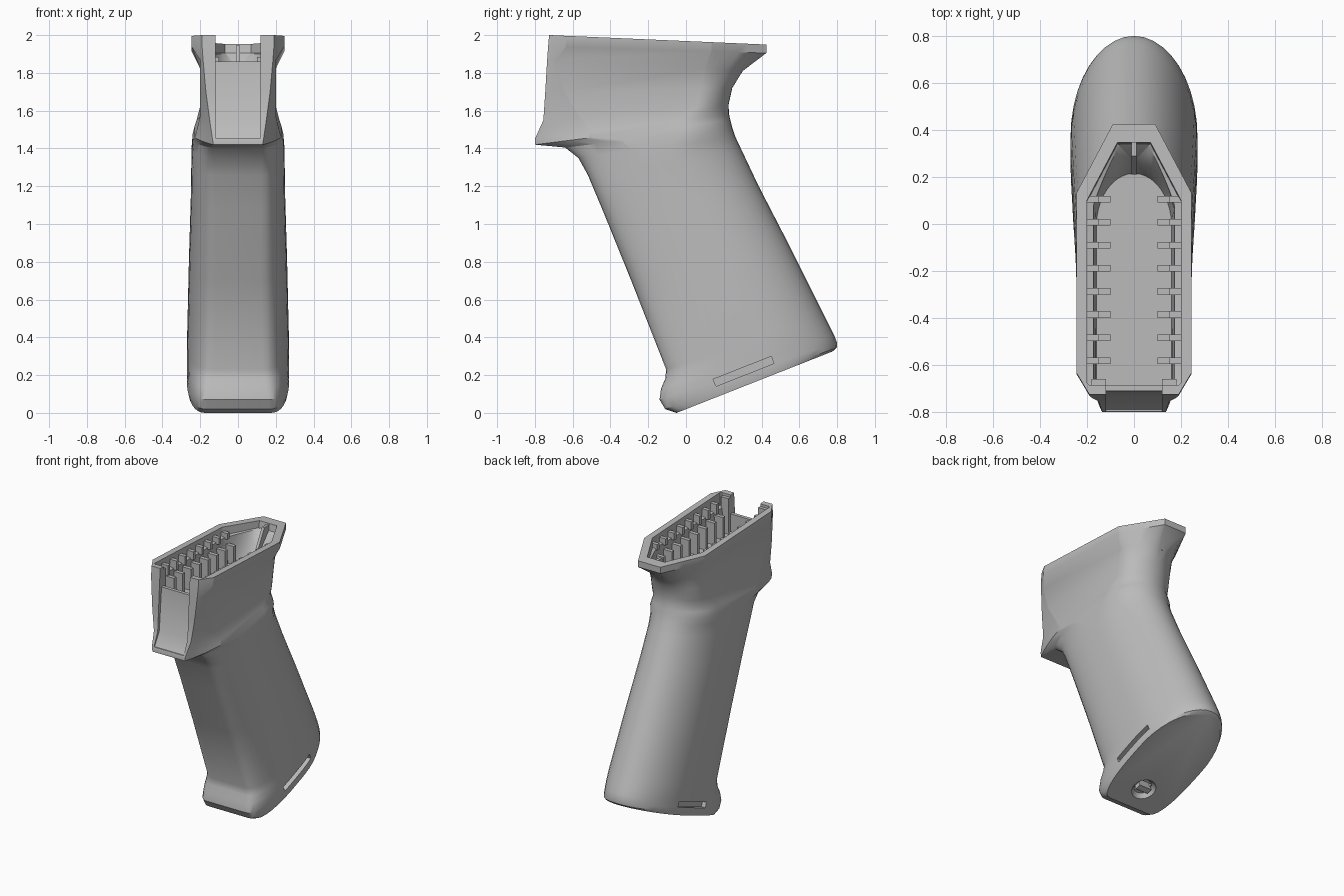
import bpy, bmesh
from math import sin, cos, pi, atan2
from mathutils import Matrix, Vector

if "Cube" in bpy.data.objects:
    bpy.data.objects.remove(bpy.data.objects["Cube"])

grey = bpy.data.materials.new("matte_grey")
grey.use_nodes = True
grey.diffuse_color = (0.5, 0.5, 0.5, 1)
grey.node_tree.nodes["Principled BSDF"].inputs["Base Color"].default_value = (0.5, 0.5, 0.5, 1)


def finish(name, bm):
    bmesh.ops.remove_doubles(bm, verts=bm.verts, dist=0.0005)
    bmesh.ops.recalc_face_normals(bm, faces=bm.faces)
    mesh = bpy.data.meshes.new(name)
    bm.to_mesh(mesh)
    bm.free()
    mesh.materials.append(grey)
    obj = bpy.data.objects.new(name, mesh)
    bpy.context.collection.objects.link(obj)
    return obj


def outline(front, back, w, fw, a, p, b, bw, q, n=10):
    """Closed mirrored section between a front and a back point in the yz plane."""
    half = []
    for i in range(n + 1):
        t = i / n * pi / 2
        half.append((fw + (w - fw) * sin(t) ** (2 / p), a * (1 - cos(t) ** (2 / p))))
    for i in range(n + 1):
        t = i / n * pi / 2
        half.append((bw + (w - bw) * max(cos(t), 0) ** (2 / q), b + (1 - b) * sin(t) ** (2 / q)))
    ring = half + [(-x, u) for x, u in reversed(half)]
    f, k = Vector((0, *front)), Vector((0, *back))
    return [f.lerp(k, u) + Vector((x, 0, 0)) for x, u in ring]


def loft(name, rings):
    bm = bmesh.new()
    loops = [[bm.verts.new(c) for c in r] for r in rings]
    for lo, hi in zip(loops, loops[1:]):
        for i in range(len(lo)):
            j = (i + 1) % len(lo)
            bm.faces.new((lo[i], lo[j], hi[j], hi[i]))
    bm.faces.new(loops[0])
    bm.faces.new(loops[-1])
    return finish(name, bm)


def add_box(bm, lo, hi, matrix=Matrix()):
    lo, hi = Vector(lo), Vector(hi)
    m = matrix @ Matrix.Translation((lo + hi) / 2) @ Matrix.Diagonal((*(hi - lo), 1))
    bmesh.ops.create_cube(bm, size=1, matrix=m)


def cut(obj, cutter):
    cutter.hide_render = True
    mod = obj.modifiers.new("cut", "BOOLEAN")
    mod.operation, mod.solver, mod.object = "DIFFERENCE", "EXACT", cutter
    bpy.ops.object.select_all(action="DESELECT")
    bpy.context.view_layer.objects.active = obj
    obj.select_set(True)
    bpy.ops.object.modifier_apply(modifier=mod.name)
    bpy.data.objects.remove(cutter)


# Section styles: front corner length and power, back start, back width, back power
grip, lip, flange = (0.45, 2.3, 0.53, 0, 2), (0.3, 1.2, 0.75, 0, 2), (0.08, 1, 0.745, 0.09, 1)
sections = [
    ((-0.05, 0.0), (0.775, 0.325), 0.265, 0.17, grip),
    ((-0.11, 0.02), (0.798, 0.345), 0.27, 0.165, grip),
    ((-0.14, 0.07), (0.80, 0.37), 0.27, 0.16, grip),
    ((-0.132, 0.13), (0.785, 0.41), 0.27, 0.15, grip),
    ((-0.11, 0.18), (0.765, 0.45), 0.27, 0.14, grip),
    ((-0.105, 0.23), (0.735, 0.51), 0.27, 0.13, grip),
    ((-0.29, 0.70), (0.54, 0.90), 0.26, 0.12, grip),
    ((-0.44, 1.07), (0.385, 1.20), 0.25, 0.12, grip),
    ((-0.52, 1.26), (0.295, 1.39), 0.247, 0.12, grip),
    ((-0.57, 1.35), (0.262, 1.46), 0.245, 0.13, (0.4, 1.8, 0.6, 0, 2)),
    ((-0.64, 1.405), (0.245, 1.51), 0.24, 0.14, (0.35, 1.4, 0.7, 0, 2)),
    ((-0.80, 1.42), (0.235, 1.55), 0.23, 0.13, lip),
    ((-0.80, 1.45), (0.228, 1.58), 0.22, 0.135, lip),
    ((-0.755, 1.55), (0.225, 1.63), 0.202, 0.15, (0.2, 1, 0.83, 0, 2)),
    ((-0.745, 1.70), (0.245, 1.72), 0.20, 0.17, (0.1, 1, 0.83, 0, 2)),
    ((-0.735, 1.87), (0.30, 1.81), 0.20, 0.185, (0.04, 1, 0.8, 0.03, 1.6)),
    ((-0.73, 1.94), (0.425, 1.905), 0.245, 0.19, flange),
    ((-0.725, 2.0), (0.425, 1.95), 0.245, 0.19, flange),
]
body = loft("grip_body", [outline(f, k, w, fw, *s) for f, k, w, fw, s in sections])

# Open cavity with a stepped wall
cavity = [
    (1.72, 0.215, 0.16, (0.75, 0, 2)),
    (1.82, 0.265, 0.165, (0.75, 0, 2)),
    (1.90, 0.335, 0.172, (0.75, 0.06, 1.1)),
    (1.905, 0.34, 0.20, (0.76, 0.07, 1)),
    (2.10, 0.37, 0.20, (0.76, 0.07, 1)),
]
cut(body, loft("cavity_cutter", [outline((-0.685, z), (y, z), w, w - 0.01, 0.01, 1, *s)
                                 for z, y, w, s in cavity]))

# Front notch with the recessed panel beneath it
notch = [(-0.9, 1.455), (-0.79, 1.455), (-0.735, 1.55), (-0.71, 1.86),
         (-0.6, 1.86), (-0.6, 2.1), (-0.9, 2.1)]
cut(body, loft("notch_cutter", [[Vector((x, y, z)) for y, z in notch] for x in (-0.12, 0.12)]))

# Side slots, parallel to the sloping base
tilt = Matrix.Rotation(atan2(0.325, 0.825), 4, "X")
bm = bmesh.new()
for s in (-1, 1):
    at = Matrix.Translation((s * 0.285, 0.305, 0.22)) @ tilt
    add_box(bm, (-0.05, -0.165, -0.02), (0.05, 0.165, 0.02), at)
cut(body, finish("slot_cutter", bm))

# Round dent and square hole in the base
base = Matrix.Translation((0, 0.10, 0.06)) @ tilt
bm = bmesh.new()
bmesh.ops.create_cone(bm, cap_ends=True, segments=32, radius1=0.105, radius2=0.06, depth=0.06, matrix=base)
cut(body, finish("dent_cutter", bm))
bm = bmesh.new()
add_box(bm, (-0.045, -0.04, -0.1), (0.045, 0.04, 0.09), base)
cut(body, finish("hole_cutter", bm))
bm = bmesh.new()
add_box(bm, (-0.05, -0.02, 0.0), (0.05, 0.02, 0.1), base)
base_catch = finish("base_catch", bm)


def rim(y):
    return 2.0 - 0.043 * (y + 0.73)


# Comb of stepped ribs along both inner walls
bm = bmesh.new()
for s in (-1, 1):
    for i in range(8):
        y = 0.105 - 0.098 * i
        for inner, outer, low, drop in ((0.15, 0.21, 1.89, 0.03), (0.10, 0.18, 1.71, 0.11)):
            xs = sorted((s * inner, s * outer))
            add_box(bm, (xs[0], y - 0.014, low), (xs[1], y + 0.014, rim(y) - drop))
inner_ribs = finish("inner_ribs", bm)

# Corner blocks behind the front posts
bm = bmesh.new()
for s in (-1, 1):
    xs = sorted((s * 0.12, s * 0.18))
    add_box(bm, (xs[0], -0.70, 1.71), (xs[1], -0.66, 1.98))
corner_blocks = finish("corner_blocks", bm)

# Single rib on the back wall
bm = bmesh.new()
add_box(bm, (-0.01, 0.29, 1.80), (0.01, 0.375, 1.945))
rear_rib = finish("rear_rib", bm)
for v in rear_rib.data.vertices:
    if v.co.z < 1.85:
        v.co.y -= 0.08

bpy.ops.object.select_all(action="DESELECT")
bpy.context.view_layer.objects.active = body
body.select_set(True)
bpy.ops.object.shade_smooth_by_angle(angle=0.5)
